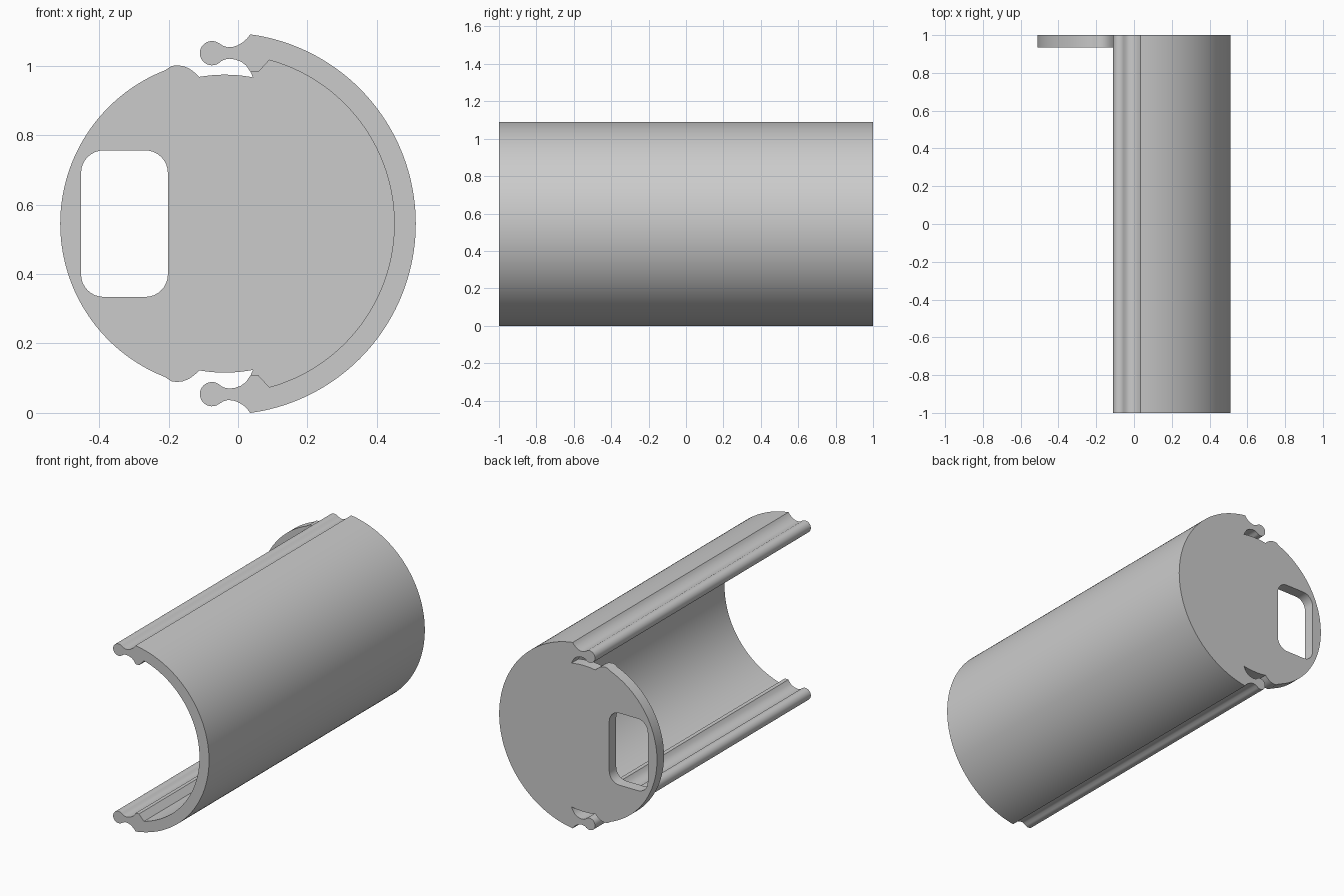
import bpy, bmesh, math

if "Cube" in bpy.data.objects:
    bpy.data.objects.remove(bpy.data.objects["Cube"])

CX, CZ = -0.038, 0.545            # shared centre of all the arcs
Y_FRONT, Y_PLATE, Y_BACK = -1.0, 0.935, 1.0


def arc(cx, cz, r, a0, a1, n):
    """Points on an arc, angles in degrees."""
    out = []
    for i in range(n + 1):
        a = math.radians(a0 + (a1 - a0) * i / n)
        out.append((cx + r * math.cos(a), cz + r * math.sin(a)))
    return out


def angle_at(x, r):
    """Angle on the upper half of a centred circle at a given x."""
    return math.degrees(math.acos((x - CX) / r))


# Upper half of the shell section: outer arc, then the hooked clip
outer = arc(CX, CZ, 0.55, 0, angle_at(0.035, 0.55), 40)
clip = [(0.027, 1.079), (0.015, 1.068), (0.0, 1.059), (-0.015, 1.054), (-0.03, 1.053),
        (-0.043, 1.057)]
clip += arc(-0.075, 1.036, 0.035, 55, 305, 20)
clip += [(-0.047, 1.014), (-0.037, 1.018), (-0.025, 1.020), (-0.009, 1.018),
         (0.008, 1.012), (0.023, 1.001)]
# Inner wall, shared by shell and end plate
inner = [(0.036, 0.982), (0.058, 0.981)]
inner += arc(CX, CZ, 0.488, angle_at(0.09, 0.488), 0, 40)

# Upper half of the end plate edge: notch, rounded shoulder, rim
edge = [inner[0]] + arc(CX, CZ, 0.429, angle_at(0.043, 0.429), angle_at(-0.112, 0.429), 10)
edge += [(-0.121, 0.977), (-0.131, 0.985), (-0.143, 0.993), (-0.159, 0.999),
         (-0.176, 1.001), (-0.192, 0.999)]
edge += arc(CX, CZ, 0.474, angle_at(-0.21, 0.474), 180, 34)
# Upper half of the rounded window
window = [(-0.452, CZ)] + arc(-0.387, 0.691, 0.065, 180, 90, 8)
window += arc(-0.267, 0.691, 0.065, 90, 0, 8) + [(-0.202, CZ)]

bm = bmesh.new()


def cap(points, y):
    bm.faces.new([bm.verts.new((x, y, z)) for x, z in points])


def wall(points, y0, y1):
    """Sweep an open path along y."""
    a = [bm.verts.new((x, y0, z)) for x, z in points]
    b = [bm.verts.new((x, y1, z)) for x, z in points]
    for i in range(len(points) - 1):
        bm.faces.new((a[i], a[i + 1], b[i + 1], b[i]))


# Build the upper half, then the same mirrored below
for side in (1, -1):
    def m(points):
        return [(x, CZ + side * (z - CZ)) for x, z in points]
    shell = m(outer + clip + inner)
    plate = m(edge + window + inner[:0:-1])
    cap(shell, Y_FRONT)
    cap(shell, Y_BACK)
    cap(plate, Y_PLATE)
    cap(plate, Y_BACK)
    wall(m(outer + clip + inner[:1]), Y_FRONT, Y_PLATE)
    wall(m(outer + clip + inner[:1]), Y_PLATE, Y_BACK)
    wall(m(inner), Y_FRONT, Y_PLATE)
    wall(m(edge), Y_PLATE, Y_BACK)
    wall(m(window), Y_PLATE, Y_BACK)

bmesh.ops.remove_doubles(bm, verts=bm.verts, dist=0.0001)
bmesh.ops.recalc_face_normals(bm, faces=bm.faces)

mesh = bpy.data.meshes.new("half_tube_housing")
bm.to_mesh(mesh)
bm.free()

# Plain grey material
grey = bpy.data.materials.new("light grey")
grey.use_nodes = True
colour = (0.6, 0.6, 0.6, 1)
grey.diffuse_color = colour
grey.node_tree.nodes["Principled BSDF"].inputs["Base Color"].default_value = colour
mesh.materials.append(grey)

housing = bpy.data.objects.new("half_tube_housing", mesh)
bpy.context.collection.objects.link(housing)
bpy.ops.object.select_all(action="DESELECT")
housing.select_set(True)
bpy.context.view_layer.objects.active = housing
bpy.ops.object.shade_smooth_by_angle(angle=math.radians(35))
